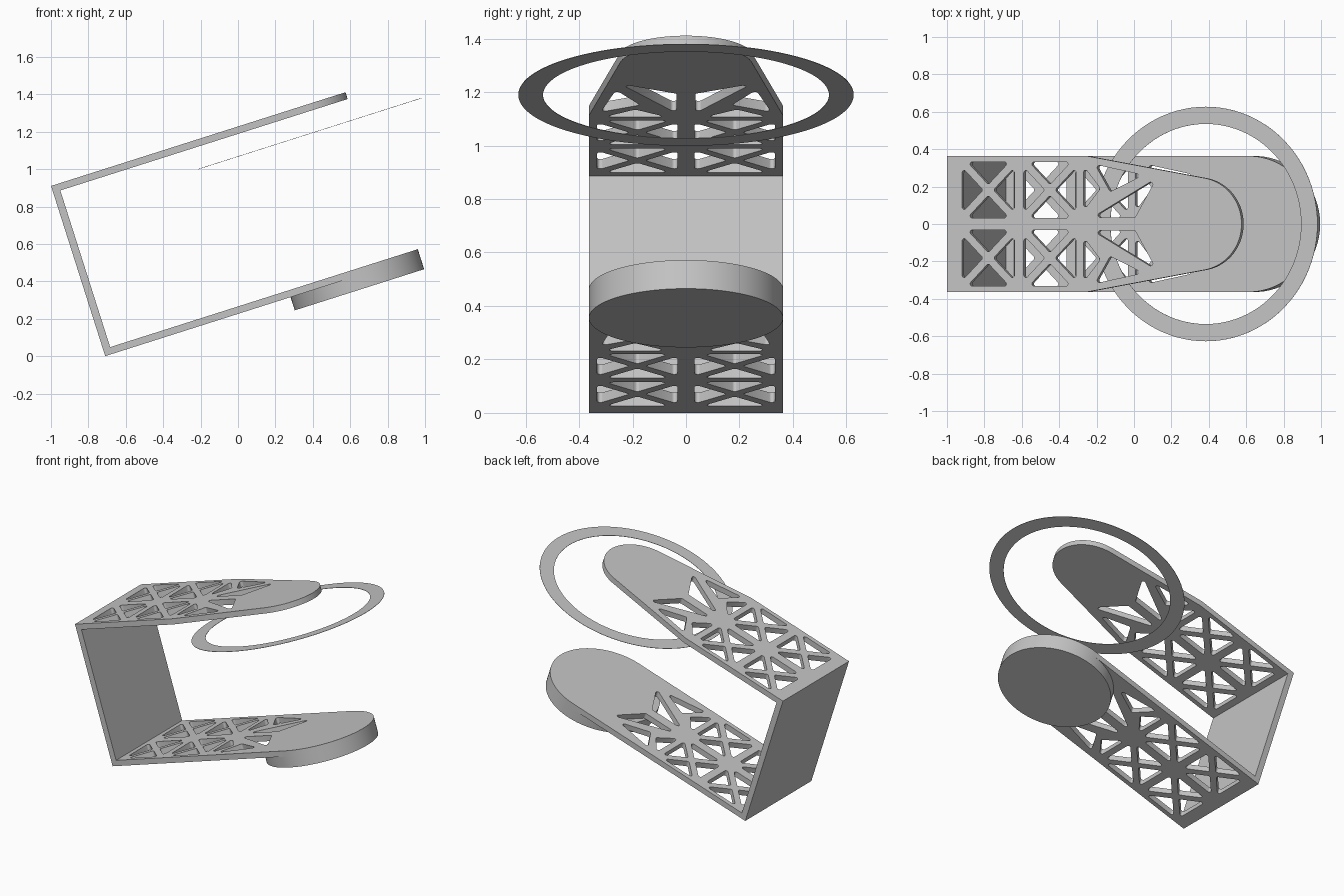
import bpy
from math import sin, cos, pi, radians, atan2
from mathutils import Matrix, Vector

cube = bpy.data.objects.get("Cube")
if cube:
    bpy.data.objects.remove(cube)

grey = bpy.data.materials.new("plain_grey")
grey.use_nodes = True
grey.diffuse_color = (0.55, 0.55, 0.55, 1)
grey.node_tree.nodes["Principled BSDF"].inputs["Base Color"].default_value = (0.55, 0.55, 0.55, 1)

# Everything is laid out flat (u along the arms, w across the gap), then tilted
TILT = Matrix.Translation((-0.71, 0, 0)) @ Matrix.Rotation(radians(-17.65), 4, 'Y')
HALF = 0.363      # half width of the bracket
THICK = 0.038     # sheet thickness
HEIGHT = 0.955    # outer height of the bracket
AXIS = 1.403      # u position shared by disc, ring and rounded tips


def arc(cu, r, start, end, n):
    return [(cu + r * cos(start + (end - start) * i / n),
             r * sin(start + (end - start) * i / n)) for i in range(n + 1)]


def circle(r, n=96):
    return arc(AXIS, r, 0, 2 * pi, n)[:-1]


def rounded(points, r=0.012, n=5):
    """Round each corner of a small polygon with a tangent curve."""
    out = []
    pts = [Vector(p) for p in points]
    for i, p in enumerate(pts):
        a = (pts[i - 1] - p).normalized()
        b = (pts[(i + 1) % len(pts)] - p).normalized()
        half = a.angle(b) / 2
        centre = p + (a + b).normalized() * (r / sin(half))
        reach = r * cos(half) / sin(half)
        s, e = p + a * reach - centre, p + b * reach - centre
        a0 = atan2(s.y, s.x)
        sweep = (atan2(e.y, e.x) - a0 + pi) % (2 * pi) - pi
        for k in range(n + 1):
            t = a0 + sweep * k / n
            out.append((centre.x + r * cos(t), centre.y + r * sin(t)))
    return out


def plate(name, loops, bottom, top):
    """Extruded flat sheet: first loop is the outline, the rest are holes."""
    curve = bpy.data.curves.new(name, 'CURVE')
    curve.dimensions = '2D'
    curve.fill_mode = 'BOTH'
    curve.extrude = (top - bottom) / 2
    for loop in loops:
        spline = curve.splines.new('POLY')
        spline.points.add(len(loop) - 1)
        for point, (u, v) in zip(spline.points, loop):
            point.co = (u, v, 0, 1)
        spline.use_cyclic_u = True
    temp = bpy.data.objects.new(name + "_curve", curve)
    bpy.context.collection.objects.link(temp)
    graph = bpy.context.evaluated_depsgraph_get()
    mesh = bpy.data.meshes.new_from_object(temp.evaluated_get(graph))
    bpy.data.objects.remove(temp)
    mesh.name = name
    mesh.transform(TILT @ Matrix.Translation((0, 0, (top + bottom) / 2)))
    mesh.materials.clear()
    mesh.materials.append(grey)
    obj = bpy.data.objects.new(name, mesh)
    bpy.context.collection.objects.link(obj)
    bpy.ops.object.select_all(action='DESELECT')
    obj.select_set(True)
    bpy.context.view_layer.objects.active = obj
    bpy.ops.object.shade_smooth_by_angle(angle=radians(30))
    return obj


# Truss openings: two crossed cells, then a tapering cell, mirrored across y
triangles = []
A, B, CY, T = 0.147, 0.15, 0.182, 0.029
for cu in (0.231, 0.577):
    for s in (-1, 1):
        triangles.append([(cu + s * A, CY - B + T), (cu + s * A, CY + B - T), (cu + s * T, CY)])
        triangles.append([(cu - A + T, CY + s * B), (cu + A - T, CY + s * B), (cu, CY + s * T)])
triangles.append([(0.765, 0.07), (0.765, 0.31), (0.86, 0.19)])
triangles.append([(0.83, 0.318), (1.10, 0.262), (0.915, 0.172)])
triangles.append([(0.815, 0.035), (1.055, 0.035), (1.175, 0.245)])
holes = [rounded([(u, s * v) for u, v in tri]) for tri in triangles for s in (-1, 1)]

# Lower arm with full round end, and the disc beneath it
lower = [(0, HALF), (0, -HALF)] + arc(AXIS, HALF, -pi / 2, pi / 2, 48)
plate("lower_arm", [lower] + holes, 0, THICK)
plate("disc_base", [circle(HALF)], -0.074, 0)

# Upper arm tapering to a smaller round tip
lean = radians(80)
upper = [(0.787, HALF), (0, HALF), (0, -HALF), (0.787, -HALF)] + arc(AXIS, 0.249, -lean, lean, 40)
plate("upper_arm", [upper] + holes, HEIGHT - THICK, HEIGHT)

# Back wall joining the arms
wall = [(0, -HALF), (0.04, -HALF), (0.04, HALF), (0, HALF)]
plate("back_wall", [wall], THICK, HEIGHT - THICK)

# Thin ring floating under the upper arm
plate("thin_ring", [circle(0.627), circle(0.535)], 0.801, 0.803)
